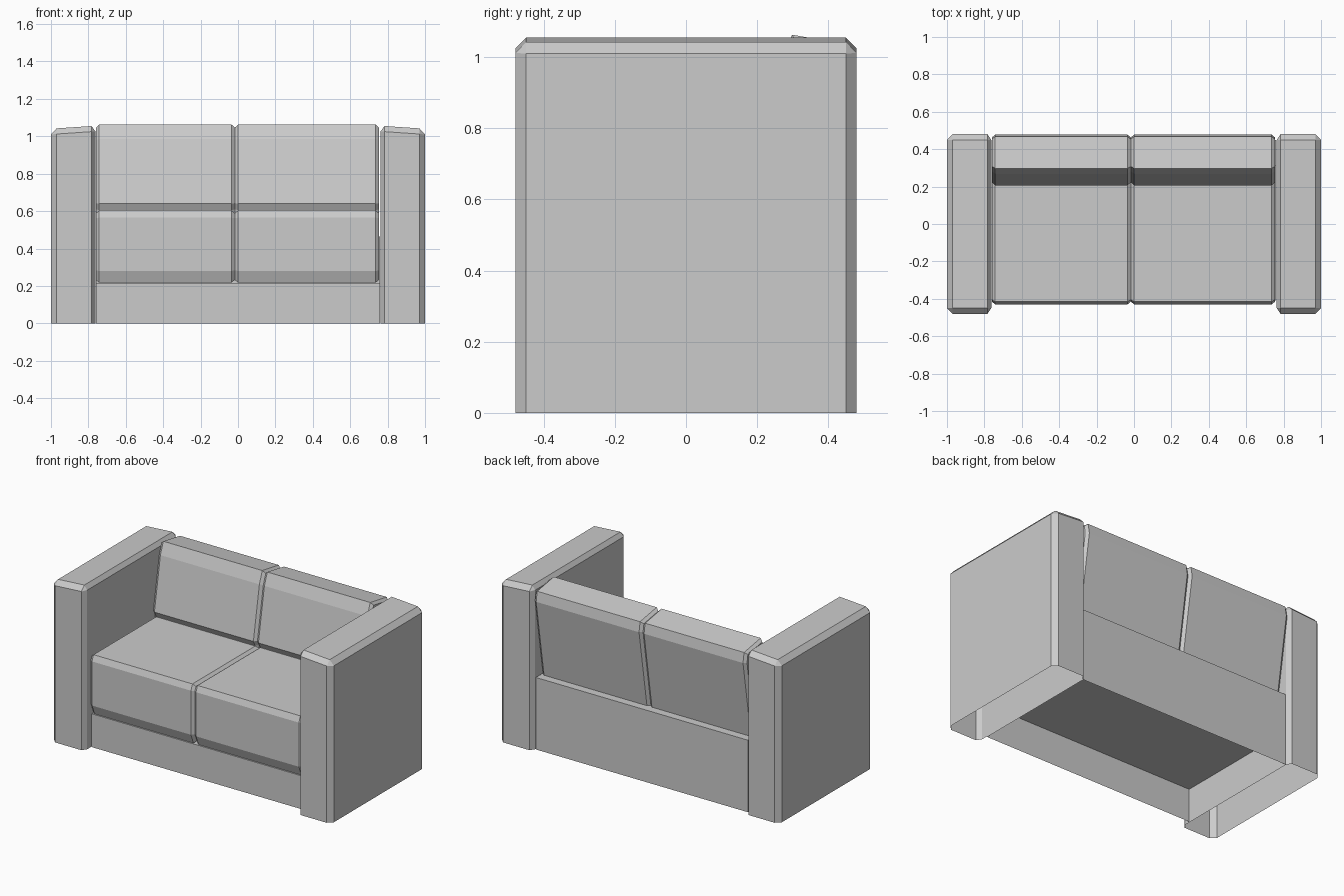
import bpy
import bmesh

cube = bpy.data.objects.get("Cube")
if cube:
    bpy.data.objects.remove(cube, do_unlink=True)

fabric = bpy.data.materials.new("light_grey_fabric")
fabric.use_nodes = True
GREY = (0.6, 0.6, 0.6, 1)
fabric.diffuse_color = GREY
fabric.node_tree.nodes["Principled BSDF"].inputs["Base Color"].default_value = GREY


def finish(bm, name):
    mesh = bpy.data.meshes.new(name)
    bm.to_mesh(mesh)
    bm.free()
    mesh.materials.append(fabric)
    obj = bpy.data.objects.new(name, mesh)
    bpy.context.collection.objects.link(obj)
    return obj


def prism(profile, x0, x1):
    """Extrude a (y, z) profile along x."""
    bm = bmesh.new()
    face = bm.faces.new([bm.verts.new((x0, y, z)) for y, z in profile])
    out = bmesh.ops.extrude_face_region(bm, geom=[face], use_keep_orig=True)
    moved = [g for g in out["geom"] if isinstance(g, bmesh.types.BMVert)]
    bmesh.ops.translate(bm, verts=moved, vec=(x1 - x0, 0, 0))
    bmesh.ops.recalc_face_normals(bm, faces=bm.faces)
    return bm


def open_bottom(bm):
    floor = [f for f in bm.faces if all(v.co.z < 0.001 for v in f.verts)]
    bmesh.ops.delete(bm, geom=floor, context="FACES_ONLY")


def cushion(name, profile, x0, x1, chamfer=0.018):
    """Prism with chamfered end caps."""
    bm = prism(profile, x0 + chamfer, x1 - chamfer)
    caps = [f for f in bm.faces if abs(f.normal.x) > 0.9]
    bmesh.ops.inset_individual(bm, faces=caps, thickness=0.015, depth=chamfer,
                               use_even_offset=True)
    finish(bm, name)


def arm(name, side):
    """Bevelled slab with a top sloping outward, open underneath."""
    inner, outer, bevel = 0.763, 1.0, 0.03
    bm = bmesh.new()
    bmesh.ops.create_cube(bm, size=1)
    for v in bm.verts:
        is_inner = v.co.x < 0
        v.co.x = inner if is_inner else outer
        v.co.y *= 0.96
        v.co.z = 0 if v.co.z < 0 else (1.057 if is_inner else 1.04)
    open_bottom(bm)
    edges = [e for e in bm.edges if any(v.co.z > 0.5 for v in e.verts)]
    bmesh.ops.bevel(bm, geom=edges, offset=bevel, segments=1, profile=0.5,
                    affect="EDGES", clamp_overlap=True)
    # Narrower chamfer along the inner side
    for v in bm.verts:
        if inner + 0.01 < v.co.x < inner + 0.05:
            v.co.x = inner + 0.02
        v.co.x *= side
    bmesh.ops.recalc_face_normals(bm, faces=bm.faces)
    finish(bm, name)


# Arms
arm("right_arm", -1)
arm("left_arm", 1)

# Base with raised back panel, hollow underneath
base = prism([(-0.41, 0), (-0.41, 0.215), (0.31, 0.215), (0.31, 0.465),
              (0.45, 0.465), (0.45, 0)], -0.758, 0.758)
open_bottom(base)
finish(base, "base")

# Seat and back cushions
seat = [(-0.405, 0.217), (-0.43, 0.28), (-0.43, 0.565), (-0.415, 0.603),
        (0.305, 0.603), (0.305, 0.217)]
back = [(0.235, 0.45), (0.225, 0.605), (0.207, 0.64), (0.268, 0.985),
        (0.298, 1.063), (0.467, 1.034), (0.478, 0.97), (0.395, 0.45)]
for side, x0, x1 in (("right", -0.76, -0.017), ("left", -0.017, 0.754)):
    cushion(side + "_seat_cushion", seat, x0, x1)
    cushion(side + "_back_cushion", back, x0, x1)
